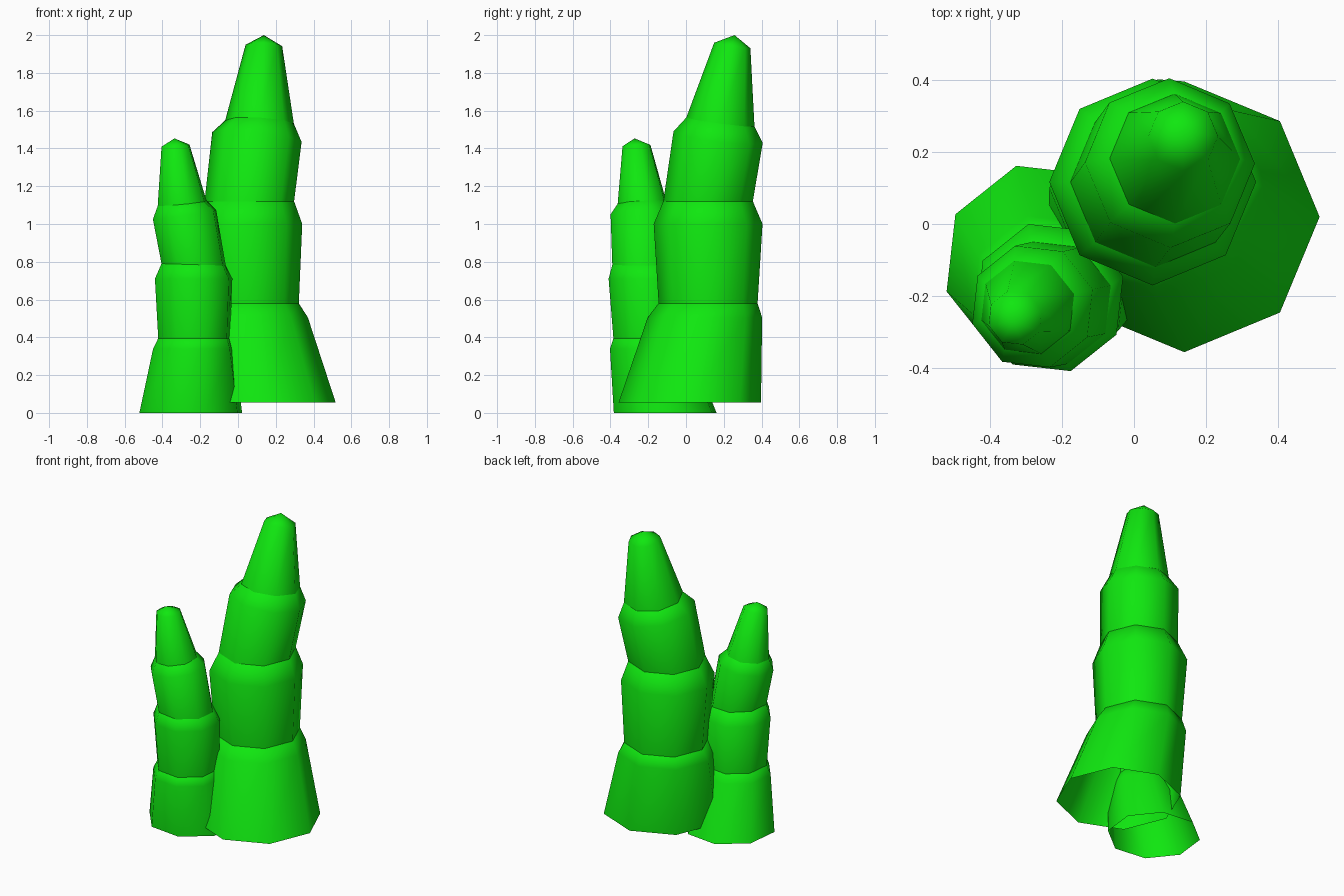
import bpy, bmesh, math
from mathutils import Vector

if "Cube" in bpy.data.objects:
    bpy.data.objects.remove(bpy.data.objects["Cube"])

SIDES = 8

green = bpy.data.materials.new("green")
green.diffuse_color = (0.005, 0.8, 0.005, 1)
green.use_nodes = True
green.node_tree.nodes["Principled BSDF"].inputs["Base Color"].default_value = green.diffuse_color


def ring_points(x, y, z, r, tx, ty, turn):
    """Octagon around a centre, tilted so its normal leans by (tx, ty)."""
    rot = Vector((0, 0, 1)).rotation_difference(Vector((tx, ty, 1)))
    pts = []
    for i in range(SIDES):
        a = math.radians(turn) + math.tau * i / SIDES
        pts.append(Vector((x, y, z)) + rot @ Vector((r * math.cos(a), r * math.sin(a), 0)))
    return pts


def build_segment(name, rings, turn, tip=None):
    """Open tapering tube through the rings, closed by a blunt tip if given."""
    if not tip:
        # shoulder rounds over into the segment above
        x, y, z, r, tx, ty = rings[-1]
        rings = rings + [(x, y, z + 0.03, r * 0.7, tx, ty)]
    bm = bmesh.new()
    loops = [[bm.verts.new(p) for p in ring_points(*r, turn)] for r in rings]
    for low, high in zip(loops, loops[1:]):
        for i in range(SIDES):
            j = (i + 1) % SIDES
            bm.faces.new((low[i], low[j], high[j], high[i]))
    if tip:
        apex = bm.verts.new(tip)
        for i in range(SIDES):
            bm.faces.new((loops[-1][i], loops[-1][(i + 1) % SIDES], apex))
    for f in bm.faces:
        f.smooth = True
    me = bpy.data.meshes.new(name)
    bm.to_mesh(me)
    bm.free()
    me.materials.append(green)
    ob = bpy.data.objects.new(name, me)
    bpy.context.collection.objects.link(ob)


def build_stalk(name, rings, tip, turn):
    """Four stacked segments: each is foot, shoulder and seam to the next."""
    for k in range(4):
        build_segment(f"{name}_segment_{k + 1}", rings[2 * k:2 * k + 3], turn,
                      tip if k == 3 else None)


# Tall stalk: x, y, z, radius, lean x, lean y
build_stalk("tall_stalk", [
    (0.14, 0.02, 0.055, 0.377, 0, 0),
    (0.067, 0.10, 0.505, 0.303, 0, 0),
    (0.06, 0.117, 0.58, 0.262, 0, 0),
    (0.052, 0.117, 1.00, 0.288, 0, 0),
    (0.06, 0.117, 1.12, 0.237, 0, 0),
    (0.10, 0.17, 1.46, 0.238, 0.11, 0.13),
    (0.114, 0.182, 1.54, 0.182, 0.05, 0.13),
    (0.137, 0.245, 1.945, 0.097, 0.04, 0.15),
], (0.137, 0.257, 2.0), 0)

# Short stalk
build_stalk("short_stalk", [
    (-0.25, -0.11, 0.0, 0.283, 0, 0),
    (-0.237, -0.19, 0.34, 0.221, 0, 0),
    (-0.232, -0.194, 0.395, 0.198, 0, 0),
    (-0.235, -0.205, 0.71, 0.213, 0, 0),
    (-0.235, -0.22, 0.785, 0.177, 0.03, 0),
    (-0.283, -0.23, 1.05, 0.176, -0.14, -0.03),
    (-0.296, -0.232, 1.11, 0.135, -0.10, -0.05),
    (-0.331, -0.262, 1.415, 0.077, -0.06, -0.06),
], (-0.336, -0.272, 1.453), 16)
